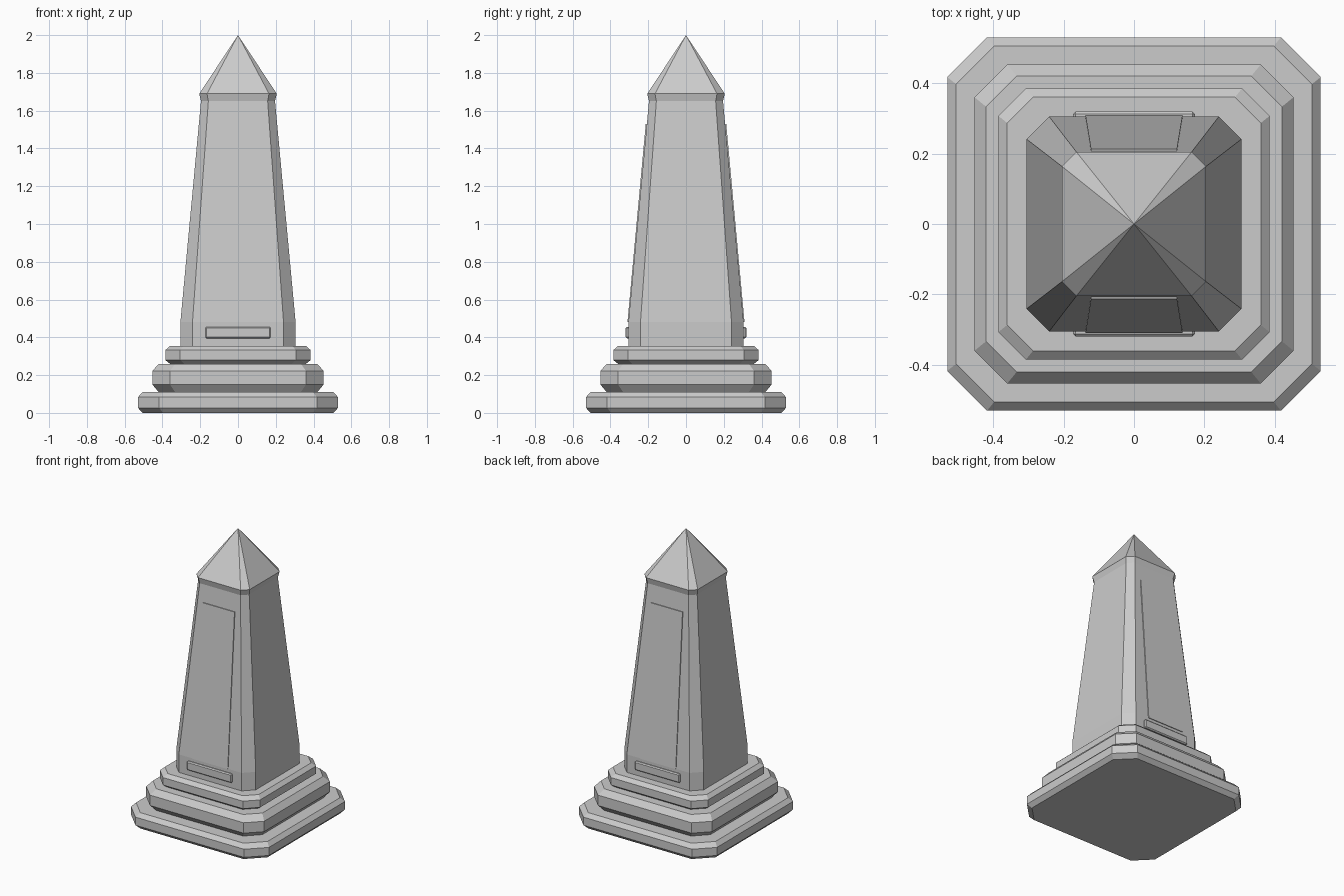
import bpy, bmesh

old = bpy.data.objects.get("Cube")
if old:
    bpy.data.objects.remove(old, do_unlink=True)

stone = bpy.data.materials.new("grey stone")
stone.use_nodes = True
COLOUR = (0.6, 0.6, 0.6, 1)
stone.diffuse_color = COLOUR
stone.node_tree.nodes["Principled BSDF"].inputs["Base Color"].default_value = COLOUR


def finish(bm, name):
    bmesh.ops.recalc_face_normals(bm, faces=bm.faces)
    mesh = bpy.data.meshes.new(name)
    bm.to_mesh(mesh)
    bm.free()
    mesh.materials.append(stone)
    obj = bpy.data.objects.new(name, mesh)
    bpy.context.collection.objects.link(obj)
    return obj


def octagon_loft(name, rings, apex=None):
    """Loft square rings with cut corners: (z, half width, corner start)."""
    bm = bmesh.new()
    loops = []
    for z, a, c in rings:
        points = [(c, -a), (a, -c), (a, c), (c, a), (-c, a), (-a, c), (-a, -c), (-c, -a)]
        loops.append([bm.verts.new((x, y, z)) for x, y in points])
    for low, high in zip(loops, loops[1:]):
        for i in range(8):
            j = (i + 1) % 8
            bm.faces.new((low[i], low[j], high[j], high[i]))
    bm.faces.new(loops[0][::-1])
    if apex:
        tip = bm.verts.new((0, 0, apex))
        for i in range(8):
            bm.faces.new((loops[-1][i], loops[-1][(i + 1) % 8], tip))
    else:
        bm.faces.new(loops[-1])
    return finish(bm, name)


def step(name, heights, outer, inner):
    z0, z1, z2, z3 = heights
    octagon_loft(name, [(z0, *inner), (z1, *outer), (z2, *outer), (z3, *inner)])


# Stepped base with bevelled edges
step("bottom_step", (0, 0.027, 0.083, 0.11), (0.53, 0.417), (0.505, 0.397))
step("middle_step", (0.11, 0.15, 0.222, 0.26), (0.453, 0.36), (0.42, 0.333))
step("top_step", (0.26, 0.28, 0.332, 0.355), (0.385, 0.307), (0.36, 0.287))

# Tapered shaft with flared lip and pointed cap
octagon_loft("shaft", [(0.355, 0.305, 0.241), (0.48, 0.305, 0.241),
                       (1.65, 0.196, 0.157), (1.69, 0.205, 0.164)], apex=2.0)

for side, label in ((-1, "front"), (1, "back")):
    # Thin raised panel following the slope of the shaft
    bm = bmesh.new()
    rows = []
    for depth in (-0.01, 0.005):
        corners = [(-0.138, 0.305, 0.48), (0.138, 0.305, 0.48),
                   (0.122, 0.208, 1.53), (-0.122, 0.208, 1.53)]
        rows.append([bm.verts.new((x, side * (y + depth), z)) for x, y, z in corners])
    inner, outer = rows
    bm.faces.new(outer)
    bm.faces.new(inner[::-1])
    for i in range(4):
        j = (i + 1) % 4
        bm.faces.new((inner[i], inner[j], outer[j], outer[i]))
    finish(bm, label + "_panel")

    # Small bevelled plaque near the foot
    bm = bmesh.new()
    bmesh.ops.create_cube(bm, size=1)
    for v in bm.verts:
        v.co.x *= 0.346
        v.co.y = side * 0.3 + v.co.y * 0.038
        v.co.z = 0.425 + v.co.z * 0.062
    plaque = finish(bm, label + "_plaque")
    bevel = plaque.modifiers.new("soft edges", "BEVEL")
    bevel.width = 0.007
    bevel.segments = 1
